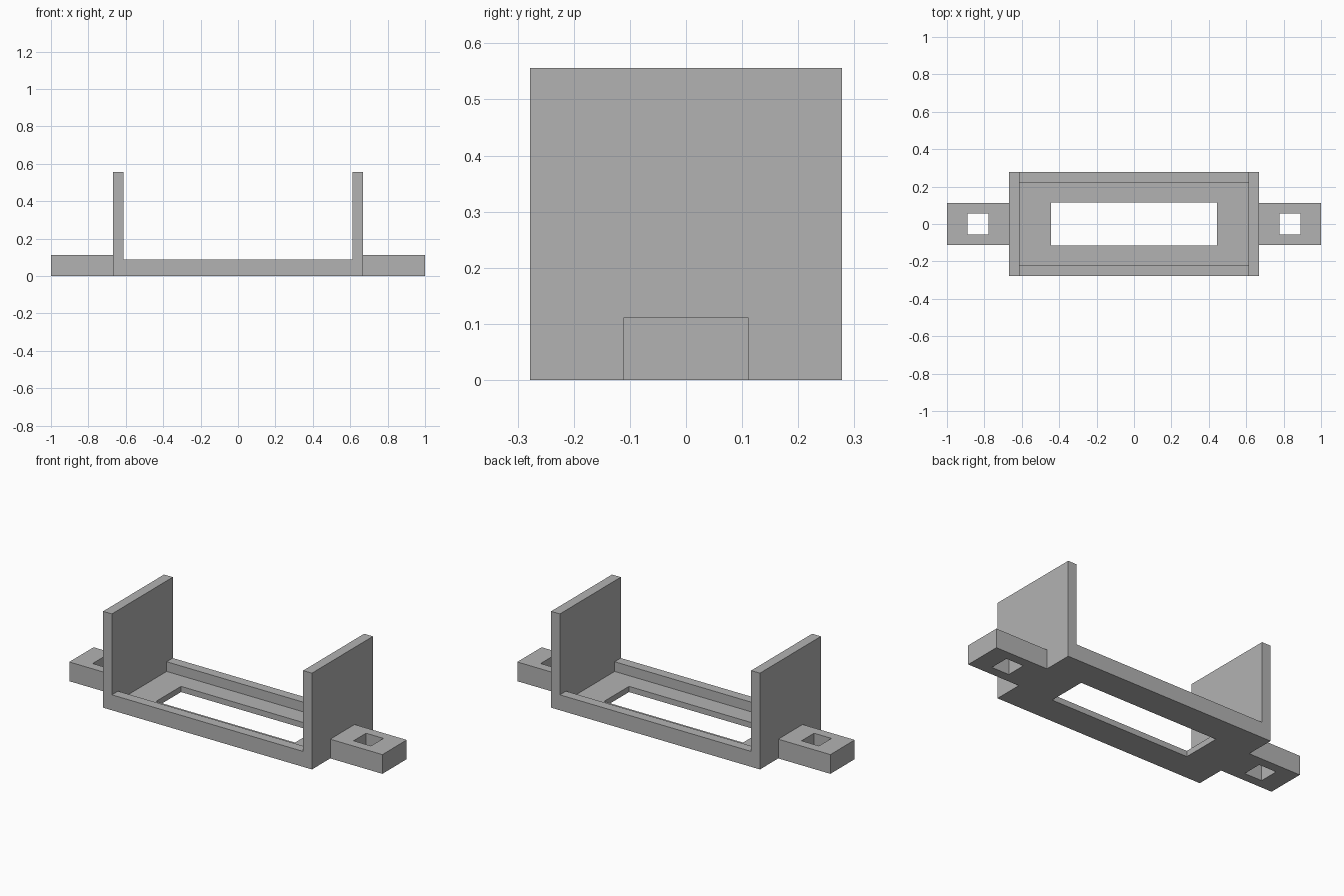
import bpy, bmesh

if "Cube" in bpy.data.objects:
    bpy.data.objects.remove(bpy.data.objects["Cube"])

grey = bpy.data.materials.new("plain_grey")
grey.use_nodes = True
colour = (0.45, 0.45, 0.45, 1)
grey.diffuse_color = colour
grey.node_tree.nodes["Principled BSDF"].inputs["Base Color"].default_value = colour

WALL_IN, WALL_OUT, HALF_DEPTH, RIM_IN = 0.611, 0.667, 0.278, 0.222
RIM_TOP, FLOOR_TOP = 0.089, 0.033


def finish(name, bm):
    bmesh.ops.recalc_face_normals(bm, faces=bm.faces)
    mesh = bpy.data.meshes.new(name)
    bm.to_mesh(mesh)
    bm.free()
    mesh.materials.append(grey)
    obj = bpy.data.objects.new(name, mesh)
    bpy.context.collection.objects.link(obj)
    return obj


def prism(name, points, offset):
    """Extrude a closed outline along an offset."""
    bm = bmesh.new()
    face = bm.faces.new([bm.verts.new(p) for p in points])
    ext = bmesh.ops.extrude_face_region(bm, geom=[face], use_keep_orig=True)
    moved = [v for v in ext["geom"] if isinstance(v, bmesh.types.BMVert)]
    bmesh.ops.translate(bm, verts=moved, vec=offset)
    return finish(name, bm)


def box(name, x0, x1, half_y, z0, z1):
    outline = [(x0, -half_y, z0), (x1, -half_y, z0), (x1, half_y, z0), (x0, half_y, z0)]
    return prism(name, outline, (0, 0, z1 - z0))


def cut(obj, cutter):
    mod = obj.modifiers.new("opening", "BOOLEAN")
    mod.operation, mod.solver, mod.object = "DIFFERENCE", "EXACT", cutter
    cutter.hide_render = True
    cutter.hide_viewport = True
    cutter.display_type = "WIRE"


# Shallow tray with a rim along front and back, and a long opening in its floor
half = [(HALF_DEPTH, 0), (HALF_DEPTH, RIM_TOP), (RIM_IN, RIM_TOP), (RIM_IN, FLOOR_TOP)]
section = half + [(-y, z) for y, z in reversed(half)]
tray = prism("base_tray", [(-WALL_IN, y, z) for y, z in section], (2 * WALL_IN, 0, 0))
cut(tray, box("tray_cutter", -0.444, 0.444, 0.114, -0.1, 0.2))

# Upright end walls and pierced mounting tabs
for side, s in (("left", 1), ("right", -1)):
    box(side + "_end_wall", s * WALL_IN, s * WALL_OUT, HALF_DEPTH, 0, 0.556)
    tab = box(side + "_mounting_tab", s * WALL_OUT, s * 1.0, 0.111, 0, 0.111)
    cut(tab, box(side + "_tab_cutter", s * 0.778, s * 0.889, 0.057, -0.1, 0.2))
